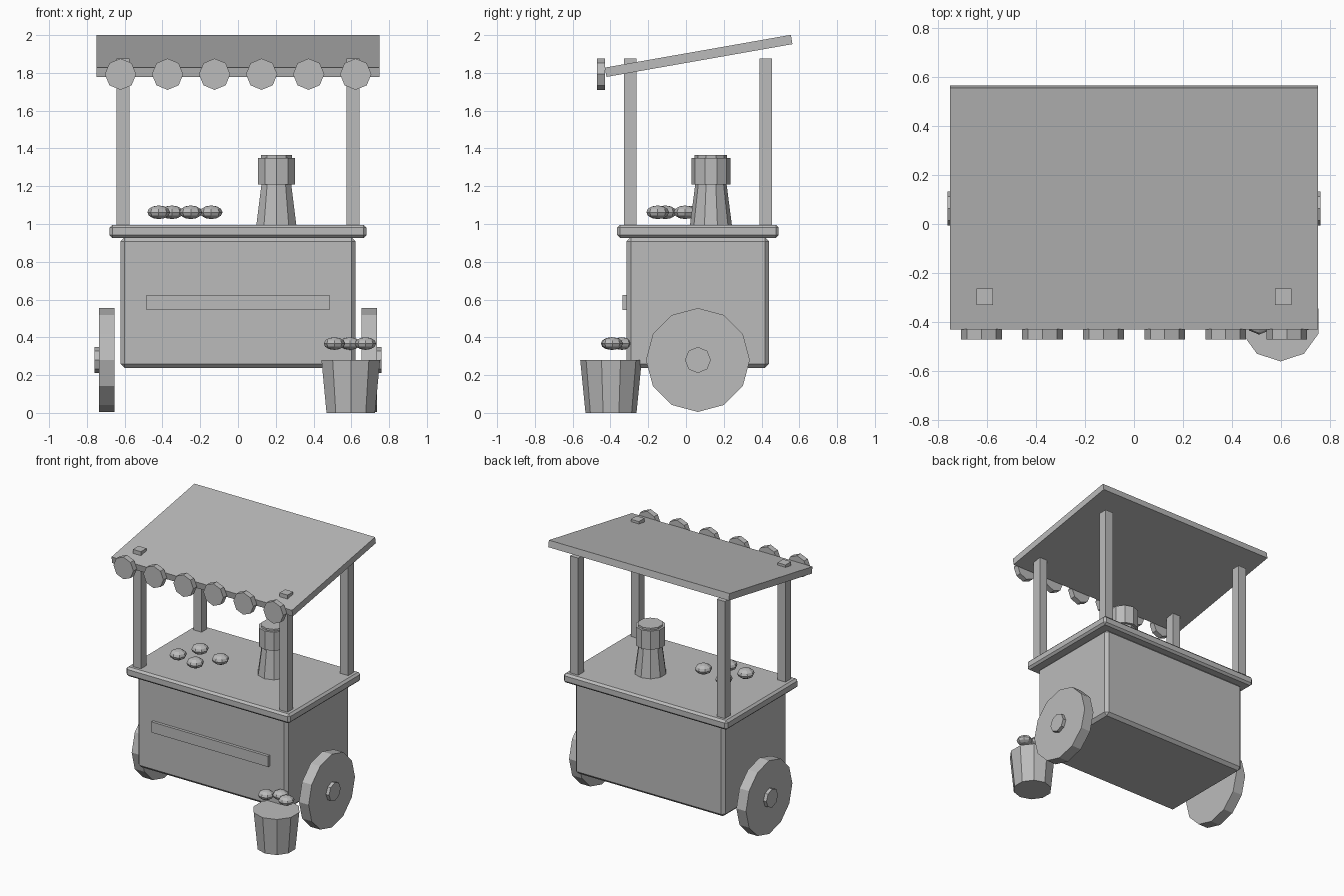
import bpy, math
from math import pi, radians

cube = bpy.data.objects.get("Cube")
if cube:
    bpy.data.objects.remove(cube, do_unlink=True)

# One plain material for the whole cart
GREY = (0.5, 0.5, 0.5, 1)
mat = bpy.data.materials.new("plain grey")
mat.use_nodes = True
mat.diffuse_color = GREY
mat.node_tree.nodes["Principled BSDF"].inputs["Base Color"].default_value = GREY


def finish(name):
    ob = bpy.context.object
    ob.name = name
    ob.data.materials.append(mat)
    return ob


def box(name, centre, size, bevel=0, tilt=0):
    bpy.ops.mesh.primitive_cube_add(size=1, location=centre)
    ob = finish(name)
    ob.scale = size
    bpy.ops.object.transform_apply(location=False, rotation=False, scale=True)
    ob.rotation_euler.x = tilt
    if bevel:
        mod = ob.modifiers.new("edge", "BEVEL")
        mod.width, mod.segments = bevel, 1
    return ob


def disc(name, centre, sides, radius, depth, rotation):
    bpy.ops.mesh.primitive_cylinder_add(vertices=sides, radius=radius, depth=depth,
                                        location=centre, rotation=rotation)
    return finish(name)


def taper(name, x, y, low, high, r_low, r_high):
    bpy.ops.mesh.primitive_cone_add(vertices=10, radius1=r_low, radius2=r_high,
                                    depth=high - low, location=(x, y, (low + high) / 2))
    return finish(name)


def fruit(name, centre, radius):
    bpy.ops.mesh.primitive_uv_sphere_add(segments=8, ring_count=6, radius=radius, location=centre)
    finish(name).scale.z = 0.6


# Cart body, counter and front plank
MID = 0.063
box("body", (0, MID, 0.584), (1.245, 0.755, 0.692), 0.022)
box("counter", (0, MID, 0.961), (1.36, 0.855, 0.07), 0.015)
box("front_plank", (0, -0.32, 0.585), (0.97, 0.032, 0.08))

# Posts and sloping roof
for side, x in (("right", -0.609), ("left", 0.609)):
    for end, y in (("front", -0.296), ("back", 0.423)):
        box(f"{end}_{side}_post", (x, y, 1.43), (0.067, 0.067, 0.89))
box("roof", (0, 0.067, 1.89), (1.5, 1.0, 0.05), tilt=radians(10))

# Round scallops along the front of the roof
for i in range(6):
    disc(f"scallop_{i + 1}", (-0.622 + 0.249 * i, -0.45, 1.793), 8, 0.083, 0.042, (pi / 2, 0, 0))

# Wheels and hubs
for side, s in (("right", -1), ("left", 1)):
    disc(f"{side}_wheel", (s * 0.695, MID, 0.28), 12, 0.275, 0.08, (0, pi / 2, 0))
    disc(f"{side}_hub", (s * 0.71, MID, 0.28), 8, 0.069, 0.1, (0, pi / 2, 0))

# Jug with collar and lid
taper("jug_base", 0.203, 0.132, 0.995, 1.21, 0.111, 0.083)
taper("jug_collar", 0.203, 0.132, 1.21, 1.35, 0.103, 0.103)
taper("jug_lid", 0.203, 0.132, 1.35, 1.364, 0.086, 0.086)

# Fruit on the counter
for i, (x, y) in enumerate([(-0.42, -0.11), (-0.35, 0.05), (-0.25, -0.15), (-0.142, -0.005)]):
    fruit(f"counter_fruit_{i + 1}", (x, y, 1.062), 0.06)

# Bucket with fruit
taper("bucket", 0.597, -0.397, 0, 0.28, 0.135, 0.163)
for i, (x, y) in enumerate([(0.51, -0.395), (0.593, -0.34), (0.675, -0.39)]):
    fruit(f"bucket_fruit_{i + 1}", (x, y, 0.367), 0.056)
